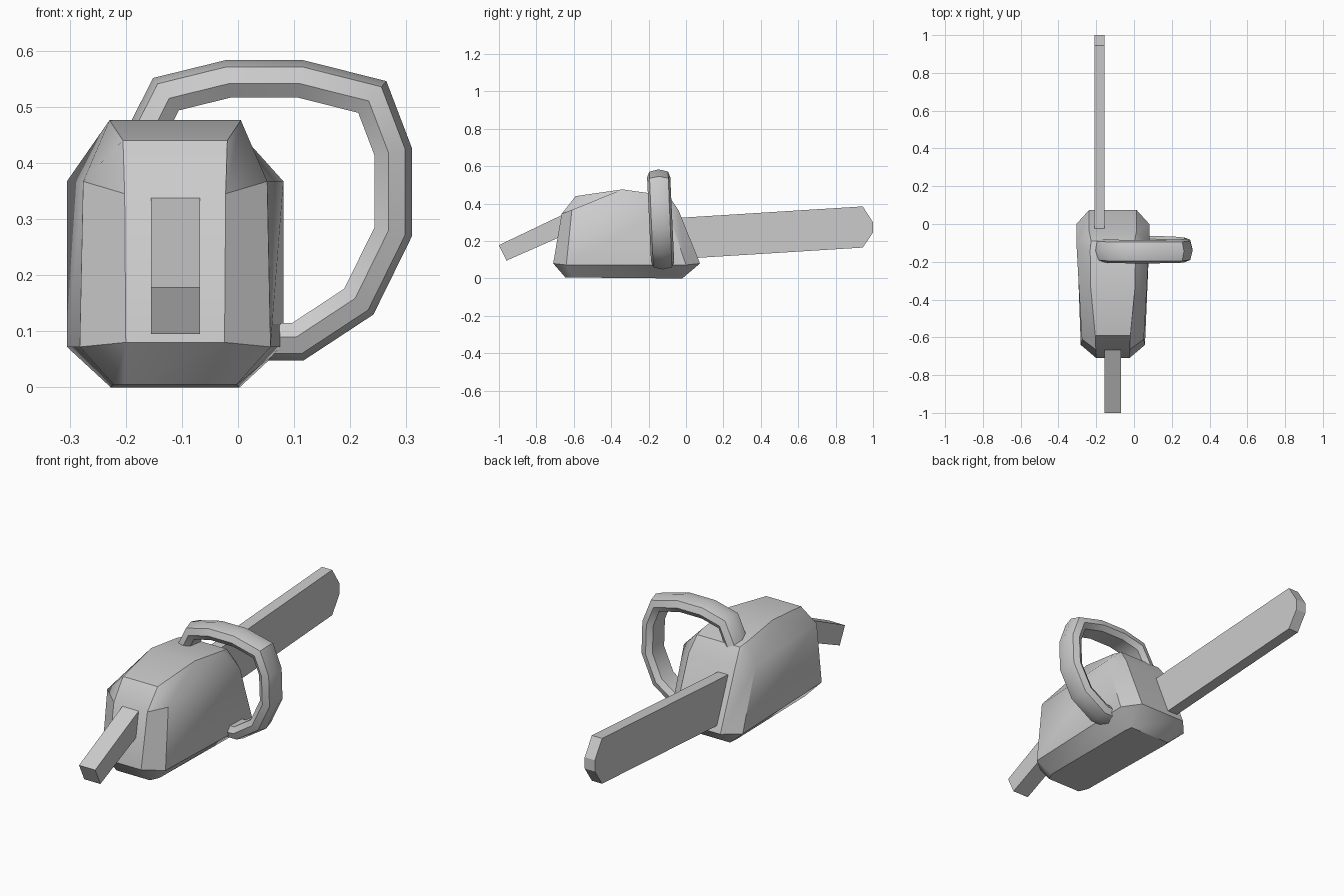
import bpy, bmesh, math
from mathutils import Vector

cube = bpy.data.objects.get("Cube")
if cube:
    bpy.data.objects.remove(cube)

grey = bpy.data.materials.new("plain grey")
grey.use_nodes = True
grey.diffuse_color = (0.6, 0.6, 0.6, 1)
grey.node_tree.nodes["Principled BSDF"].inputs["Base Color"].default_value = (0.6, 0.6, 0.6, 1)


def loft(name, rings, angle, ladder=False):
    """Skin equal-length rings and close both ends."""
    bm = bmesh.new()
    loops = [[bm.verts.new(p) for p in ring] for ring in rings]
    n = len(rings[0])
    for a, b in zip(loops, loops[1:]):
        for i in range(n):
            j = (i + 1) % n
            bm.faces.new((a[i], a[j], b[j], b[i]))
    for loop in (loops[0], loops[-1]):
        if ladder:  # caps made of strips across the width
            for i in range(n // 2 - 1):
                bm.faces.new((loop[i], loop[i + 1], loop[n - 2 - i], loop[n - 1 - i]))
        else:
            bm.faces.new(loop)
    bmesh.ops.recalc_face_normals(bm, faces=bm.faces)
    mesh = bpy.data.meshes.new(name)
    bm.to_mesh(mesh)
    bm.free()
    mesh.materials.append(grey)
    obj = bpy.data.objects.new(name, mesh)
    bpy.context.collection.objects.link(obj)
    bpy.ops.object.select_all(action="DESELECT")
    obj.select_set(True)
    bpy.context.view_layer.objects.active = obj
    bpy.ops.object.shade_smooth_by_angle(angle=math.radians(angle))
    return obj


def plate(name, profile, x0, x1):
    """Side profile (y, z) given thickness across x."""
    return loft(name, [[(x, y, z) for y, z in profile] for x in (x0, x1)], 30)


# Motor housing: each level lists half width, y, z from front to back
MID = -0.112
levels = [
    [(0.09, -0.645, 0.005), (0.11, -0.60, 0.005), (0.115, -0.06, 0), (0.11, -0.02, 0)],
    [(0.088, -0.71, 0.08), (0.17, -0.64, 0.072), (0.193, 0, 0.072), (0.125, 0.075, 0.08)],
    [(0.09, -0.665, 0.345), (0.164, -0.61, 0.367), (0.193, -0.10, 0.367), (0.125, -0.04, 0.365)],
    [(0.093, -0.59, 0.44), (0.117, -0.34, 0.476), (0.12, -0.14, 0.448), (0.115, -0.09, 0.438)],
]
rings = []
for level in levels:
    left = [(MID + w, y, z) for w, y, z in level]
    right = [(MID - w, y, z) for w, y, z in reversed(level)]
    rings.append(left + right)
loft("motor_housing", rings, 35, ladder=True)

# Guide bar with a blunted tip
plate("guide_bar", [(-0.10, 0.32), (0.945, 0.385), (1.0, 0.30), (1.0, 0.245),
                    (0.945, 0.165), (-0.10, 0.10)], -0.21, -0.155)

# Straight rear grip
plate("rear_grip", [(-1.0, 0.178), (-0.64, 0.35), (-0.62, 0.245), (-0.96, 0.095)],
      -0.155, -0.068)

# Wrap-around carry handle: centre line in x, z swept with a flattened section
path = [Vector(p) for p in [(-0.175, 0.43), (-0.128, 0.522), (-0.018, 0.549), (0.112, 0.549),
                            (0.239, 0.517), (0.276, 0.42), (0.276, 0.277), (0.215, 0.153),
                            (0.107, 0.082), (0.03, 0.082)]]
section = [(0, 0.034), (0.05, 0.022), (0.062, -0.008), (0.045, -0.033),
           (-0.045, -0.033), (-0.062, -0.008), (-0.05, 0.022)]
rings = []
for i, p in enumerate(path):
    before = (p - path[i - 1]).normalized() if i else (path[1] - p).normalized()
    after = (path[i + 1] - p).normalized() if i + 1 < len(path) else before
    t = (before + after).normalized()
    out = Vector((-t.y, t.x)) / t.dot(before)
    y_mid = -0.125 - 0.045 * (p.y - 0.08)
    rings.append([(p.x + out.x * o, y_mid + y, p.y + out.y * o) for y, o in section])
loft("carry_handle", rings, 50)
